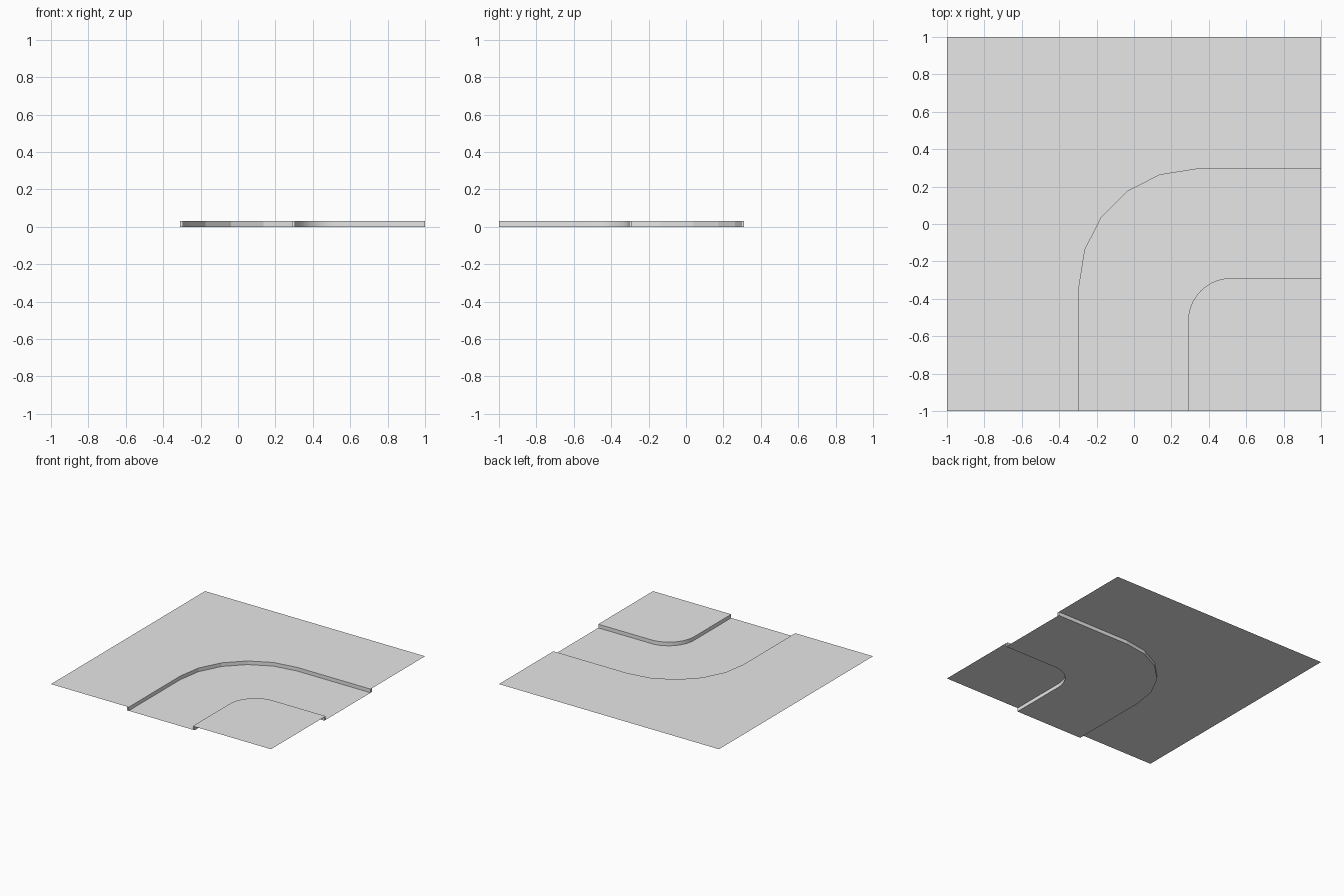
import bpy
import bmesh
from math import pi, cos, sin, radians

if "Cube" in bpy.data.objects:
    bpy.data.objects.remove(bpy.data.objects["Cube"], do_unlink=True)

HEIGHT = 0.03

grey = bpy.data.materials.new("light_grey")
grey.use_nodes = True
grey.diffuse_color = (0.8, 0.8, 0.8, 1)
grey.node_tree.nodes["Principled BSDF"].inputs["Base Color"].default_value = (0.8, 0.8, 0.8, 1)


def bend(edge, centre, segments):
    """Plan line from the front edge, round a quarter bend, to the +x edge."""
    r = centre - edge
    arc = [(centre + r * cos(a), -centre + r * sin(a))
           for a in (pi - pi / 2 * i / segments for i in range(segments + 1))]
    return [(edge, -1)] + arc + [(1, -edge)]


def make(name, outline, z, depth=0, smooth=False):
    """Flat sheet from a plan outline, or a solid when depth is given."""
    bm = bmesh.new()
    face = bm.faces.new([bm.verts.new((x, y, z)) for x, y in outline])
    face.normal_update()
    if face.normal.z < 0:
        face.normal_flip()
    if depth:
        result = bmesh.ops.extrude_face_region(bm, geom=[face], use_keep_orig=True)
        moved = [v for v in result["geom"] if isinstance(v, bmesh.types.BMVert)]
        bmesh.ops.translate(bm, verts=moved, vec=(0, 0, depth))
        bmesh.ops.recalc_face_normals(bm, faces=bm.faces)
    mesh = bpy.data.meshes.new(name)
    bm.to_mesh(mesh)
    bm.free()
    mesh.materials.append(grey)
    obj = bpy.data.objects.new(name, mesh)
    bpy.context.collection.objects.link(obj)
    if smooth:
        bpy.ops.object.select_all(action="DESELECT")
        obj.select_set(True)
        bpy.context.view_layer.objects.active = obj
        bpy.ops.object.shade_smooth_by_angle(angle=radians(30))
    return obj


# Kerb lines: faceted wide bend outside, rounder tight bend inside
outer_back = bend(-0.31, 0.33, 5)
outer_front = bend(-0.293, 0.33, 5)
inner_front = bend(0.289, 0.52, 10)
inner_back = bend(0.306, 0.52, 10)

# Sunken road and raised ground either side
make("road", outer_front + inner_front[::-1], 0)
make("outer_ground", outer_back + [(1, 1), (-1, 1), (-1, -1)], HEIGHT)
make("inner_ground", inner_back + [(1, -1)], HEIGHT)

# Kerbs
make("outer_kerb", outer_back + outer_front[::-1], 0, HEIGHT)
make("inner_kerb", inner_front + inner_back[::-1], 0, HEIGHT, smooth=True)
